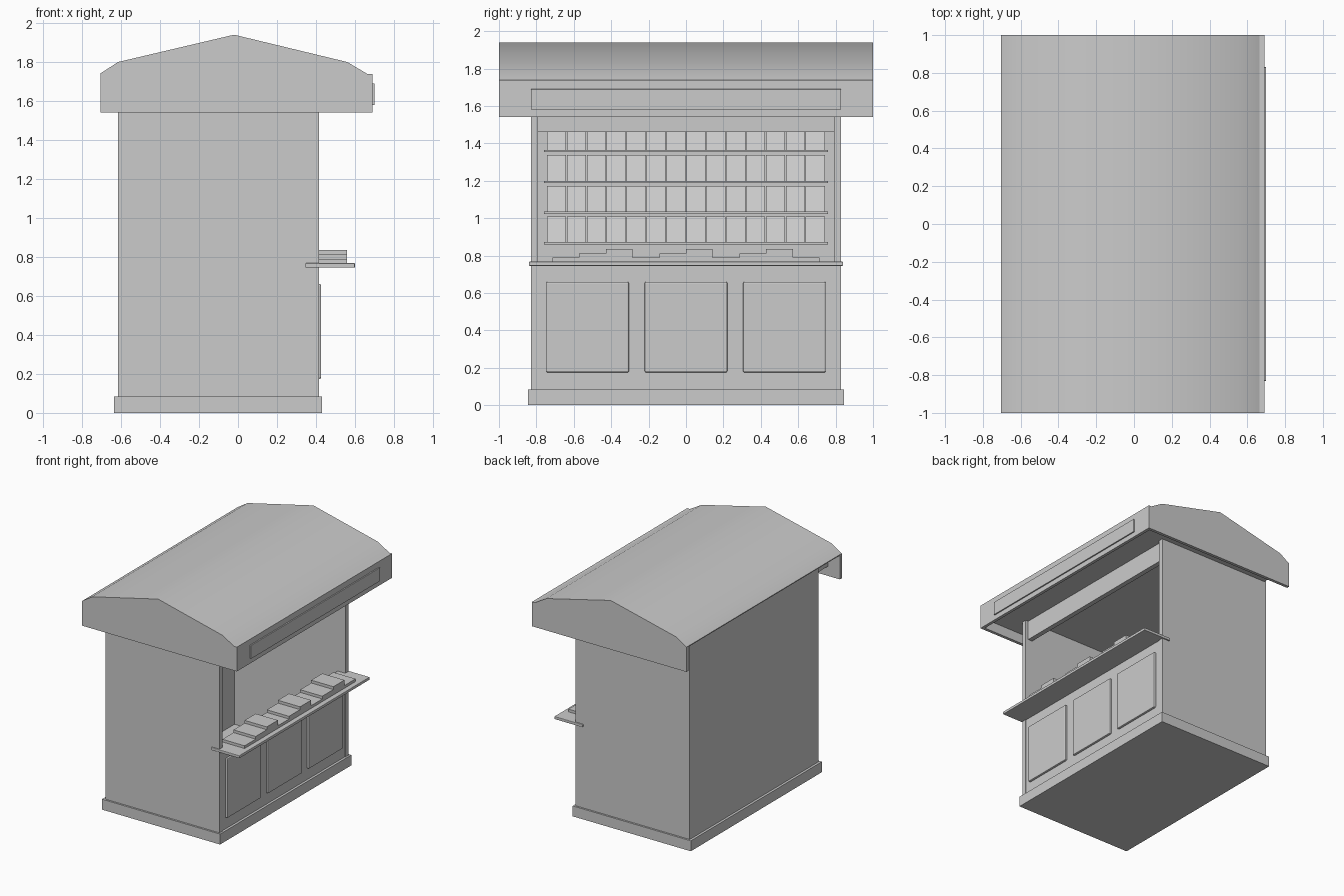
import bpy, bmesh, math
from mathutils import Matrix

if "Cube" in bpy.data.objects:
    bpy.data.objects.remove(bpy.data.objects["Cube"])


def add_object(name, bm, smooth=False):
    bmesh.ops.recalc_face_normals(bm, faces=bm.faces)
    mesh = bpy.data.meshes.new(name)
    bm.to_mesh(mesh)
    bm.free()
    ob = bpy.data.objects.new(name, mesh)
    bpy.context.collection.objects.link(ob)
    if smooth:
        bpy.ops.object.select_all(action='DESELECT')
        ob.select_set(True)
        bpy.context.view_layer.objects.active = ob
        bpy.ops.object.shade_smooth_by_angle(angle=math.radians(35))
    return ob


def box(name, x, y, z, bevel=0):
    """Box given by its (min, max) range on each axis."""
    size = [b - a for a, b in (x, y, z)]
    centre = [(a + b) / 2 for a, b in (x, y, z)]
    bm = bmesh.new()
    bmesh.ops.create_cube(bm, size=1, matrix=Matrix.Translation(centre) @ Matrix.Diagonal((*size, 1)))
    ob = add_object(name, bm)
    if bevel:
        mod = ob.modifiers.new("bevel", 'BEVEL')
        mod.width = bevel
        mod.segments = 2
    return ob


def prism(name, profile, y0, y1, smooth=False):
    """Extrude an x-z profile along y."""
    bm = bmesh.new()
    face = bm.faces.new([bm.verts.new((x, y0, z)) for x, z in profile])
    out = bmesh.ops.extrude_face_region(bm, geom=[face])
    verts = [v for v in out["geom"] if isinstance(v, bmesh.types.BMVert)]
    bmesh.ops.translate(bm, verts=verts, vec=(0, y1 - y0, 0))
    return add_object(name, bm, smooth)


# plinth and walls
box("plinth", (-0.635, 0.43), (-0.845, 0.845), (0, 0.085))
box("back_wall", (-0.615, -0.585), (-0.83, 0.83), (0.085, 1.74))
for side, y in (("left", (-0.83, -0.79)), ("right", (0.79, 0.83))):
    box(side + "_wall", (-0.615, 0.415), y, (0.085, 1.74))
box("counter_front", (0.37, 0.41), (-0.79, 0.79), (0.085, 0.745))
box("header", (0.35, 0.39), (-0.79, 0.79), (1.46, 1.63))

# raised panels below the counter
for i in (-1, 0, 1):
    c = i * 0.526
    box(f"front_panel_{i + 2}", (0.395, 0.427), (c - 0.221, c + 0.221), (0.175, 0.66), 0.008)

# counter with newspaper stacks of three heights
box("counter_top", (0.345, 0.6), (-0.84, 0.84), (0.745, 0.768), 0.004)
pitch = 0.143
for i in range(10):
    y = -0.715 + i * pitch
    box(f"paper_stack_{i + 1}", (0.36, 0.56), (y, y + pitch), (0.767, (0.79, 0.812, 0.835)[i % 3]))

# display shelves with rows of leaning magazines
width = 0.1064
for row, z in enumerate((0.86, 1.023, 1.188, 1.353)):
    box(f"shelf_{row + 1}", (-0.587, -0.48), (-0.76, 0.76), (z, z + 0.012))
    for i in range(14):
        y = -0.745 + i * width
        b = z + 0.012
        prism(f"magazine_{row + 1}_{i + 1}",
              [(-0.53, b), (-0.515, b), (-0.56, b + 0.138), (-0.575, b + 0.138)],
              y + 0.002, y + width - 0.002)

# pitched roof, soffit and fascia boards (open at the back)
prism("roof", [(-0.705, 1.735), (-0.705, 1.742), (-0.615, 1.80), (-0.02, 1.94),
               (0.56, 1.80), (0.665, 1.738), (0.665, 1.735)], -1, 1, True)
box("soffit", (-0.6, 0.67), (-0.98, 0.98), (1.62, 1.736))
box("front_fascia", (0.665, 0.69), (-1, 1), (1.54, 1.738))
for side, y in (("left", (-1, -0.975)), ("right", (0.975, 1))):
    box(side + "_fascia", (-0.705, 0.666), y, (1.54, 1.736))

# blank sign board
box("sign_board", (0.685, 0.7), (-0.83, 0.83), (1.58, 1.69), 0.002)
